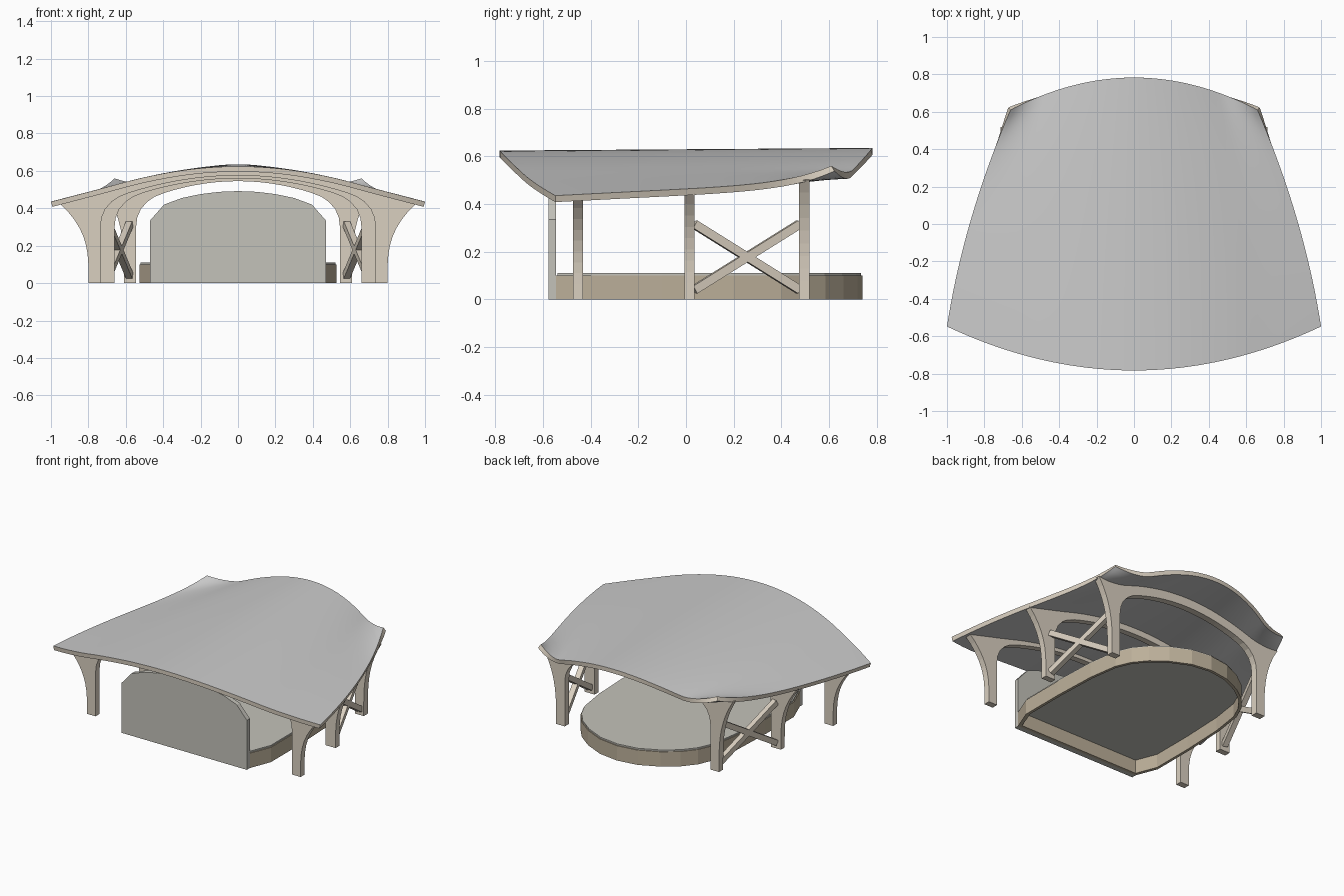
import bpy, bmesh, math
from mathutils import Vector

if "Cube" in bpy.data.objects:
    bpy.data.objects.remove(bpy.data.objects["Cube"])


def mat(name, r, g, b):
    m = bpy.data.materials.new(name)
    m.diffuse_color = (r, g, b, 1)
    m.use_nodes = True
    m.node_tree.nodes["Principled BSDF"].inputs["Base Color"].default_value = m.diffuse_color
    return m


TIMBER = mat("timber", 0.70, 0.63, 0.53)
SKIRT = mat("skirt", 0.50, 0.43, 0.32)
PANEL = mat("panel", 0.55, 0.54, 0.49)
ROOF = mat("roofing", 0.78, 0.78, 0.76)


def add(name, verts, faces, *mats):
    me = bpy.data.meshes.new(name)
    me.from_pydata(verts, [], faces)
    ob = bpy.data.objects.new(name, me)
    bpy.context.collection.objects.link(ob)
    for m in mats:
        me.materials.append(m)
    bm = bmesh.new()
    bm.from_mesh(me)
    bmesh.ops.recalc_face_normals(bm, faces=bm.faces)
    bm.to_mesh(me)
    bm.free()
    return ob


def prism(name, pts, place, a, b, m):
    """Extrude a closed 2D outline from a to b; place maps (p, depth) to 3D."""
    n = len(pts)
    verts = [place(p, a) for p in pts] + [place(p, b) for p in pts]
    faces = [list(range(n)), list(range(n, 2 * n))]
    faces += [(i, (i + 1) % n, n + (i + 1) % n, n + i) for i in range(n)]
    return add(name, verts, faces, m)


def upright(p, y):
    return (p[0], y, p[1])


def flat(p, z):
    return (p[0], p[1], z)


def mirrored(half):
    """Half outline on +x, continued on -x in reverse order."""
    return half + [(-x, y) for x, y in reversed(half) if x > 1e-6]


def curve(table, t):
    """Smooth interpolation through evenly spaced values on 0..1."""
    n = len(table) - 1
    i = min(int(t * n), n - 1)
    f = t * n - i
    p0 = table[i - 1] if i else table[1]
    p1, p2 = table[i], table[i + 1]
    p3 = table[i + 2] if i + 2 <= n else 2 * p2 - p1
    return p1 + 0.5 * f * (p2 - p0 + f * (2 * p0 - 5 * p1 + 4 * p2 - p3 + f * (3 * (p1 - p2) + p3 - p0)))


# Roof surface: u across (-1..1), v from front to back (0..1)
ARCH = [1.0, 0.92, 0.69, 0.345, 0.0]


def half_width(v):
    return 1 - 0.34 * v + 0.16 * v * (1 - v)


def roof_y(u, v):
    return (1 - v) * (-0.783 + 0.235 * u * u) + v * (0.783 - 0.173 * u * u)


def roof_z(u, v):
    a = min(abs(u), 1)
    crown = 0.624 + 0.011 * v
    edge = 0.435 + 0.06 * v - 0.02 * v ** 4
    lift = max(0, (a - 0.7) / 0.3) ** 1.6
    return edge + (crown - edge) * curve(ARCH, a) + 0.085 * v ** 6 * lift


def roof_at(x, y):
    u = v = 0.5
    for _ in range(20):
        u = max(-1, min(1, x / half_width(v)))
        y0, y1 = roof_y(u, 0), roof_y(u, 1)
        v = max(0, min(1, (y - y0) / (y1 - y0)))
    return roof_z(u, v)


NU, NV = 56, 28
verts, faces = [], []
for j in range(NV + 1):
    for i in range(NU + 1):
        u, v = 2 * i / NU - 1, j / NV
        verts.append((u * half_width(v), roof_y(u, v), roof_z(u, v)))
for j in range(NV):
    for i in range(NU):
        k = j * (NU + 1) + i
        faces.append((k, k + 1, k + NU + 2, k + NU + 1))
roof = add("roof", verts, faces, ROOF, TIMBER)
if roof.data.polygons[0].normal.z < 0:
    roof.data.flip_normals()
sol = roof.modifiers.new("thickness", 'SOLIDIFY')
sol.thickness = 0.028
sol.offset = -1
sol.material_offset_rim = 1
bpy.context.view_layer.objects.active = roof
roof.select_set(True)
bpy.ops.object.modifier_apply(modifier="thickness")
bpy.ops.object.shade_smooth_by_angle(angle=math.radians(35))


# Arched frames with flared legs
def frame(name, y0, y1, foot_in, foot_out, tip, crown):
    yc = (y0 + y1) / 2
    tip_z = roof_at(tip, yc) - 0.02
    flare = tip - foot_out
    outer = [(foot_out + flare * t ** 2.6, tip_z * (0.15 + 0.85 * t)) for t in [k / 8 for k in range(9)]]
    outer = [(foot_out, 0)] + outer
    top = [(tip * k / 16, roof_at(tip * k / 16, yc) - 0.014) for k in range(15, 0, -1)]
    right_out = outer + top
    s = foot_in - 0.16
    inner = [(s * k / 10, crown - (crown - 0.485) * (k / 10) ** 2) for k in range(0, 11)]
    inner += [(foot_in - 0.10, 0.462), (foot_in - 0.06, 0.435), (foot_in - 0.025, 0.395),
              (foot_in - 0.006, 0.35), (foot_in, 0.30), (foot_in, 0)]
    left_out = [(-x, z) for x, z in reversed(right_out)]
    left_in = [(-x, z) for x, z in reversed(inner[1:])]
    outline = right_out + [(0, roof_at(0, yc) - 0.014)] + left_out + left_in + inner
    prism(name, outline, upright, y0, y1, TIMBER)


frame("front_frame", -0.473, -0.431, 0.735, 0.80, 0.955, 0.575)
frame("middle_frame", -0.006, 0.035, 0.66, 0.735, 0.865, 0.56)
frame("back_frame", 0.473, 0.518, 0.545, 0.61, 0.714, 0.545)


# Cross braces between middle and back legs
def beam(name, a, b, w, h):
    a, b = Vector(a), Vector(b)
    d = (b - a).normalized()
    side = d.cross(Vector((0, 0, 1))).normalized() * w / 2
    up = side.cross(d).normalized() * h / 2
    sect = [side + up, up - side, -side - up, side - up]
    vs = [p + o for p in (a, b) for o in sect]
    fs = [(0, 1, 2, 3), (4, 5, 6, 7)] + [(i, (i + 1) % 4, 4 + (i + 1) % 4, 4 + i) for i in range(4)]
    add(name, vs, fs, TIMBER)


for side, s in (("right", 1), ("left", -1)):
    beam("brace_a_" + side, (s * 0.695, 0.035, 0.315), (s * 0.58, 0.475, 0.04), 0.035, 0.036)
    beam("brace_b_" + side, (s * 0.695, 0.035, 0.04), (s * 0.58, 0.475, 0.315), 0.035, 0.036)

# Rear screen wall with rounded top
wall = [(0.47, 0), (0.47, 0.335), (0.395, 0.42), (0.30, 0.455), (0.20, 0.476), (0.10, 0.488), (0, 0.492)]
prism("screen_wall", mirrored(wall), upright, -0.577, -0.545, PANEL)

# Stage: open-bottomed skirt and floor slab
plan = [(0.47, -0.545), (0.527, -0.40), (0.527, -0.10), (0.515, 0.20), (0.485, 0.40), (0.44, 0.50),
        (0.37, 0.585), (0.27, 0.66), (0.14, 0.72), (0, 0.74)]
outer = mirrored(plan)
inner = [(x * 0.965, 0.1 + (y - 0.1) * 0.97) for x, y in outer]
n = len(outer)
rings = [(outer, 0), (outer, 0.1), (inner, 0.1), (inner, 0)]
verts = [(x, y, z) for ring, z in rings for x, y in ring]
faces = [(r * n + i, r * n + (i + 1) % n, (r + 1) % 4 * n + (i + 1) % n, (r + 1) % 4 * n + i)
         for r in range(4) for i in range(n)]
add("stage_skirt", verts, faces, SKIRT)
deck = [(x * 0.99, 0.1 + (y - 0.1) * 0.99) for x, y in outer]
prism("stage_floor", deck, flat, 0.092, 0.11, PANEL)
